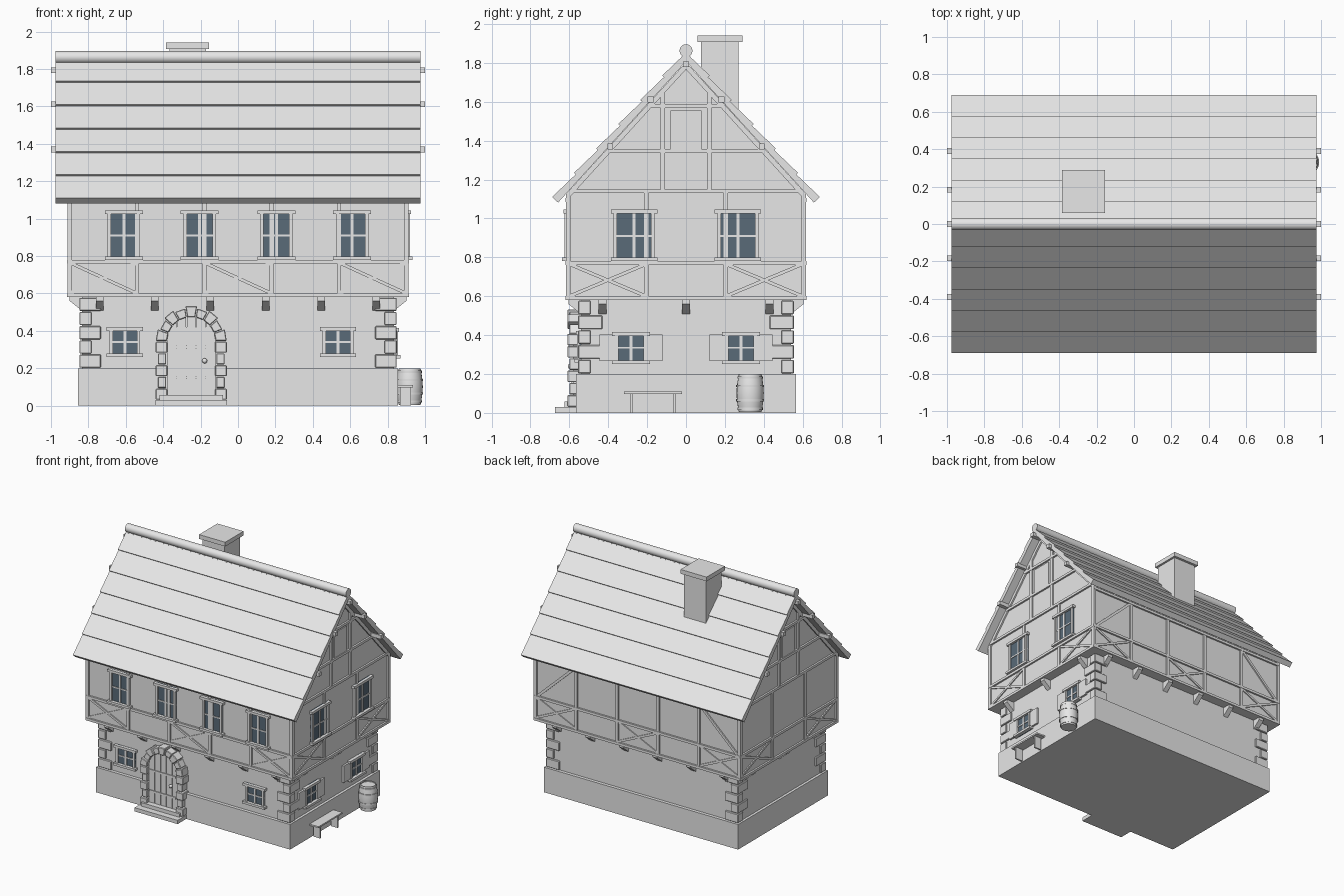
import bpy, bmesh, math
from mathutils import Vector

cube = bpy.data.objects.get("Cube")
if cube:
    bpy.data.objects.remove(cube, do_unlink=True)


def material(name, color):
    m = bpy.data.materials.new(name)
    m.use_nodes = True
    m.diffuse_color = (*color, 1)
    m.node_tree.nodes["Principled BSDF"].inputs["Base Color"].default_value = (*color, 1)
    return m


GREY = material("light_grey", (0.8, 0.8, 0.8))
GLASS = material("blue_grey_glass", (0.1, 0.145, 0.19))
parts = {}

# Each side maps (along, outward, up) to world space
SIDES = {
    "front": lambda u, d, z: Vector((u, -d, z)),
    "back": lambda u, d, z: Vector((u, d, z)),
    "right": lambda u, d, z: Vector((d, u, z)),
    "left": lambda u, d, z: Vector((-d, u, z)),
}
LONG, SHORT = ("front", "back"), ("right", "left")
LOWER = {"front": 0.54, "back": 0.54, "right": 0.835, "left": 0.835}
UPPER = {"front": 0.605, "back": 0.605, "right": 0.9, "left": 0.9}


def plate(part, side, outline, d0, d1):
    """Extrude an outline drawn on one side, from depth d0 to d1."""
    bm = parts.setdefault(part, bmesh.new())
    rings = [[bm.verts.new(SIDES[side](u, d, z)) for u, z in outline] for d in (d0, d1)]
    n = len(outline)
    bm.faces.new(rings[0])
    bm.faces.new(rings[1])
    for i in range(n):
        j = (i + 1) % n
        bm.faces.new((rings[0][i], rings[0][j], rings[1][j], rings[1][i]))


def rect(part, side, u0, u1, z0, z1, d0, d1):
    plate(part, side, [(u0, z0), (u1, z0), (u1, z1), (u0, z1)], d0, d1)


def box(part, x0, x1, y0, y1, z0, z1):
    rect(part, "back", x0, x1, z0, z1, y0, y1)


def beam(side, a, b, width=0.022, out=0.012):
    a, b = Vector(a), Vector(b)
    t = (b - a).normalized() * width / 2
    n = Vector((-t.y, t.x))
    d = UPPER[side]
    plate("timber_frame", side, [a - n, b - n, b + n, a + n], d - 0.01, d + out)


def lathe(part, profile, center, segments=24):
    bm = parts.setdefault(part, bmesh.new())
    verts = [bm.verts.new(Vector(center) + Vector((r, 0, z))) for r, z in profile]
    edges = [bm.edges.new(p) for p in zip(verts, verts[1:])]
    bmesh.ops.spin(bm, geom=verts + edges, cent=center, axis=(0, 0, 1),
                   angle=math.tau, steps=segments, use_merge=True)
    bmesh.ops.remove_doubles(bm, verts=bm.verts, dist=0.0002)


def window(side, u, z0, z1, half, base, bar_z):
    """Frame, glass, glazing bars, lintel and sill."""
    rect("window_glass", side, u - half, u + half, z0, z1, base, base + 0.008)
    f, d = 0.018, base + 0.02
    for s in (-1, 1):
        a, b = sorted((u + s * half, u + s * (half - f)))
        rect("window_frames", side, a, b, z0, z1, base - 0.01, d)
    rect("window_frames", side, u - 0.008, u + 0.008, z0, z1, base, base + 0.014)
    rect("window_frames", side, u - half, u + half, bar_z - 0.005, bar_z + 0.005, base, base + 0.013)
    w = half + 0.015
    rect("window_frames", side, u - w, u + w, z1 - 0.02, z1, base - 0.01, base + 0.026)
    rect("window_frames", side, u - w, u + w, z0, z0 + 0.018, base - 0.01, base + 0.033)


# Plinth, ground floor, upper floor with gables
box("plinth", -0.856, 0.856, -0.566, 0.566, 0, 0.2)
box("ground_floor", -0.835, 0.835, -0.54, 0.54, 0.19, 0.59)
plate("upper_floor", "right",
      [(-0.605, 0.58), (0.605, 0.58), (0.605, 1.12), (0, 1.79), (-0.605, 1.12)], -0.9, 0.9)

# Corner quoins in alternating lengths
for sx in (-1, 1):
    for sy in (-1, 1):
        for i in range(5):
            lx, ly = (0.115, 0.065) if i % 2 == 0 else (0.065, 0.125)
            z = 0.2 + i * 0.076
            xs = sorted((sx * 0.848, sx * (0.848 - lx)))
            ys = sorted((sy * 0.555, sy * (0.555 - ly)))
            box("quoins", *xs, *ys, z + 0.003, z + 0.073)

# Corbels under the overhang
for side, spots in (("front", LONG), ("right", SHORT)):
    along = [-0.74, -0.445, -0.148, 0.148, 0.445, 0.74] if side == "front" else [-0.43, 0, 0.43]
    for s in spots:
        for u in along:
            bm_side = {"front": "right", "back": "right", "right": "back", "left": "back"}[s]
            sign = -1 if s in ("front", "left") else 1
            d0, d1 = LOWER[s] - 0.01, UPPER[s]
            plate("corbels", bm_side, [(sign * d0, 0.585), (sign * d1, 0.585),
                  (sign * d1, 0.56), (sign * d0, 0.5)], u - 0.02, u + 0.02)


# Timber frame
def cross(side, u0, u1):
    beam(side, (u0, 0.6), (u1, 0.765), 0.017, 0.008)
    beam(side, (u0, 0.765), (u1, 0.6), 0.017, 0.009)


for side in LONG:
    posts = [-0.9 + 0.36 * i for i in range(6)]
    for z in (0.59, 0.77, 1.095):
        beam(side, (-0.912, z), (0.912, z), 0.02, 0.014)
    for u in posts:
        beam(side, (u, 0.58), (u, 1.1), 0.024)
    for i in (0, 2, 4):
        cross(side, posts[i], posts[i + 1])
for s in (-1, 1):
    beam("back", (s * 0.88, 0.78), (s * 0.55, 1.09), 0.02, 0.01)

for side in SHORT:
    for z, half in ((0.59, 0.617), (0.77, 0.617), (1.14, 0.6), (1.347, 0.41), (1.578, 0.2)):
        beam(side, (-half, z), (half, z), 0.02, 0.014)
    for s in (-1, 1):
        beam(side, (s * 0.605, 0.58), (s * 0.605, 1.12), 0.024)
        beam(side, (s * 0.205, 0.58), (s * 0.205, 1.14), 0.022)
        beam(side, (s * 0.12, 1.14), (s * 0.12, 1.66), 0.024)
        beam(side, (s * 0.61, 1.115), (0, 1.785), 0.025)
        cross(side, s * 0.6, s * 0.205)
    rect("gable_hatches", side, -0.08, 0.08, 1.355, 1.555, 0.89, 0.908)

# Purlins poking out of the gables
for y, z in ((0, 1.793), (0.183, 1.612), (0.39, 1.37)):
    for s in ((-1, 1) if y else (1,)):
        box("purlins", -1, 1, s * y - 0.015, s * y + 0.015, z - 0.015, z + 0.015)

# Roof of six overlapping courses on each slope
SLOPE = Vector((0.68, -0.75))
DOWN = SLOPE.normalized()
OUT = Vector((-DOWN.y, DOWN.x))
APEX = Vector((0, 1.852))
for s in (-1, 1):
    for i in range(6):
        a, b = APEX + SLOPE * i / 6, APEX + SLOPE * (i + 1) / 6
        quad = [a, b + OUT * 0.012, b - OUT * 0.03, a - OUT * 0.03]
        plate("roof_courses", "right", [(s * p.x, p.y) for p in quad], -0.975, 0.975)

# Ridge roll
ring = [math.tau * i / 24 for i in range(24)]
plate("ridge_roll", "right", [(0.033 * math.cos(a), 1.863 + 0.033 * math.sin(a)) for a in ring],
      -0.975, 0.975)

# Chimney
box("chimney", -0.365, -0.172, 0.077, 0.27, 1.45, 1.91)
box("chimney_cap", -0.385, -0.155, 0.06, 0.29, 1.908, 1.942)

# Windows on the front and right sides
for u in (-0.61, -0.205, 0.205, 0.61):
    window("front", u, 0.78, 1.045, 0.087, 0.605, 0.91)
for u in (-0.605, 0.535):
    window("front", u, 0.26, 0.42, 0.082, 0.54, 0.34)
for u in (-0.267, 0.267):
    window("right", u, 0.78, 1.045, 0.105, 0.9, 0.91)
for u in (-0.283, 0.283):
    window("right", u, 0.252, 0.415, 0.082, 0.835, 0.335)
    for s in (-1, 1):
        a, b = sorted((u + s * 0.08, u + s * 0.162))
        rect("shutters", "right", a, b, 0.268, 0.402, 0.83, 0.85)

# Arched door with planks, hinges and knob
DX, SPRING = -0.25, 0.345
for i in range(5):
    u0, u1 = -0.13 + i * 0.052 + 0.002, -0.13 + (i + 1) * 0.052 - 0.002
    tops = [SPRING + math.sqrt(max(0, 0.135 ** 2 - u * u)) for u in (u0, u1)]
    plate("door_planks", "front", [(DX + u0, 0.05), (DX + u1, 0.05),
          (DX + u1, tops[1]), (DX + u0, tops[0])], 0.53, 0.582)
rect("door_backing", "front", DX - 0.13, DX + 0.13, 0.05, 0.42, 0.53, 0.576)
for z in (0.15, 0.315):
    rect("door_hinges", "front", DX - 0.125, DX + 0.11, z - 0.008, z + 0.008, 0.57, 0.588)
knob = parts.setdefault("door_knob", bmesh.new())
bmesh.ops.create_uvsphere(knob, u_segments=12, v_segments=8, radius=0.014)
bmesh.ops.translate(knob, verts=knob.verts, vec=(-0.178, -0.594, 0.24))

# Stone door surround
for s in (-1, 1):
    for i in range(5):
        inner, outer = (0.128, 0.19) if i % 2 == 0 else (0.134, 0.178)
        a, b = sorted((DX + s * inner, DX + s * outer))
        z = 0.03 + i * 0.063
        rect("door_surround", "front", a, b, z + 0.002, z + 0.061, 0.53, 0.61 if i % 2 == 0 else 0.6)
for i in range(9):
    a0, a1 = (math.pi * (i + k) / 9 for k in (0.03, 0.97))
    r = 0.19 if i % 2 == 0 else 0.178
    corners = ((0.13, a0), (r, a0), (r, a1), (0.13, a1))
    plate("door_surround", "front", [(DX + q * math.cos(a), SPRING + q * math.sin(a))
          for q, a in corners], 0.53, 0.61 if i % 2 == 0 else 0.6)

# Door steps
box("lower_step", DX - 0.19, DX + 0.19, -0.675, -0.55, 0, 0.03)
box("upper_step", DX - 0.17, DX + 0.17, -0.625, -0.55, 0.03, 0.058)

# Bench
box("bench_seat", 0.856, 0.935, -0.32, -0.02, 0.098, 0.11)
for y in (-0.28, -0.06):
    box("bench_legs", 0.865, 0.925, y - 0.006, y + 0.006, 0, 0.1)

# Barrel with raised hoops
staves = [(0.058 + 0.012 * math.sin(math.pi * i / 8), 0.004 + 0.196 * i / 8) for i in range(9)]
lathe("barrel", [(0, 0.004)] + staves + [(0.052, 0.2), (0.052, 0.192), (0, 0.192)], (0.918, 0.33, 0))
for z, r in ((0.022, 0.063), (0.065, 0.07), (0.138, 0.07), (0.182, 0.063)):
    lathe("barrel_hoops", [(r - 0.006, z - 0.006), (r + 0.002, z - 0.006),
          (r + 0.002, z + 0.006), (r - 0.006, z + 0.006)], (0.918, 0.33, 0))

# Turn every collected part into an object
SMOOTH = {"barrel", "barrel_hoops", "ridge_roll", "door_knob"}
for name, bm in parts.items():
    bmesh.ops.recalc_face_normals(bm, faces=bm.faces)
    mesh = bpy.data.meshes.new(name)
    bm.to_mesh(mesh)
    bm.free()
    mesh.materials.append(GLASS if name == "window_glass" else GREY)
    obj = bpy.data.objects.new(name, mesh)
    bpy.context.collection.objects.link(obj)
    if name in {"quoins", "door_surround"}:
        bevel = obj.modifiers.new("soft_edges", "BEVEL")
        bevel.width, bevel.segments = 0.004, 1
    if name in SMOOTH:
        bpy.ops.object.select_all(action="DESELECT")
        obj.select_set(True)
        bpy.context.view_layer.objects.active = obj
        bpy.ops.object.shade_smooth_by_angle(angle=math.radians(35))
